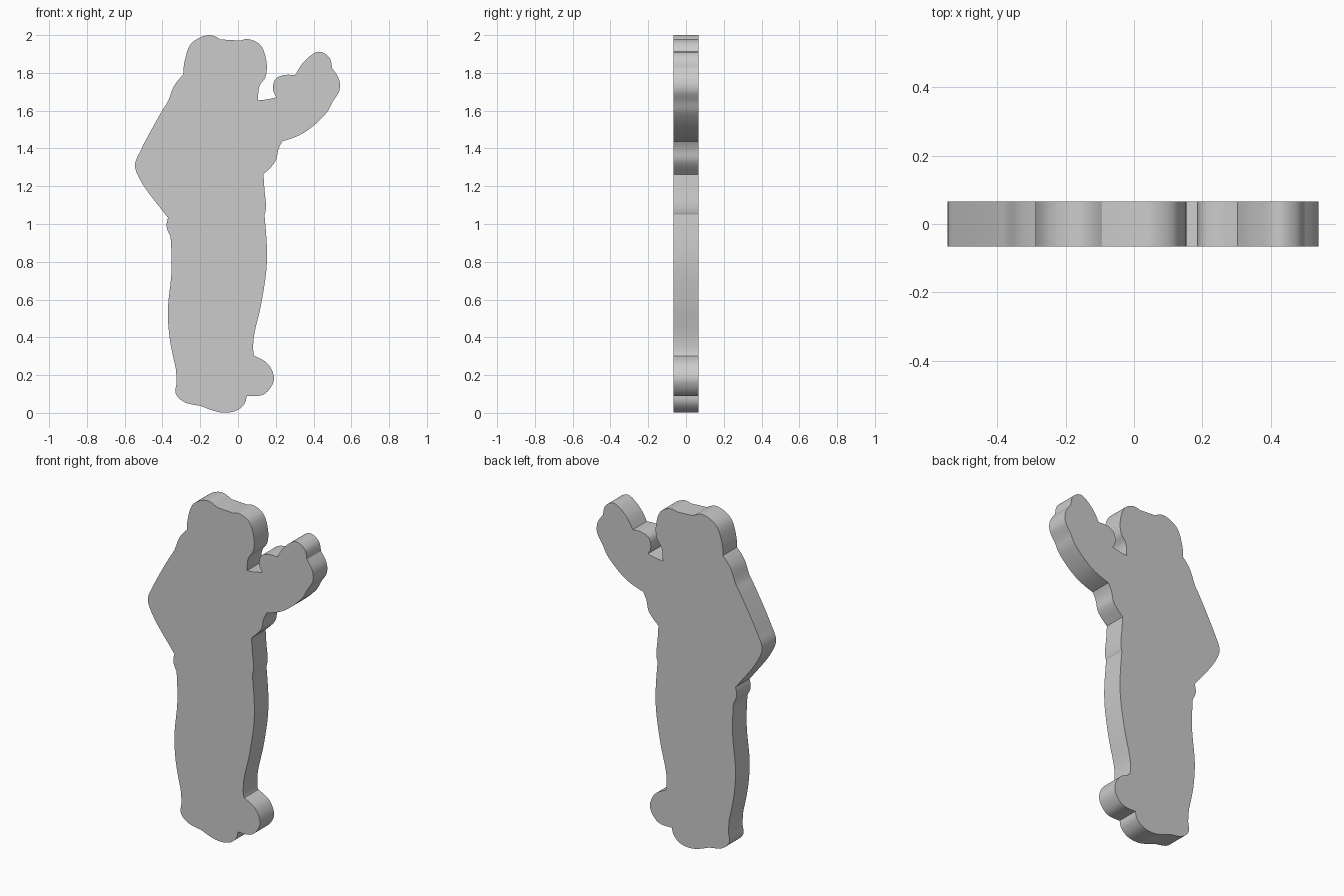
import bpy, bmesh
from mathutils import Vector

if "Cube" in bpy.data.objects:
    bpy.data.objects.remove(bpy.data.objects["Cube"])

HALF_DEPTH = 0.066
STEPS = 8

# Outline as runs of (x, z) points; each run starts at a crease and ends at the next run's start
upper = [
    [(-.288, 1.792), (-.283, 1.86), (-.246, 1.957), (-.156, 2.0)],              # head, left lobe
    [(-.093, 1.977)],                                                        # head, top
    [(.013, 1.971), (.056, 1.978), (.119, 1.947), (.151, 1.857), (.146, 1.78), (.114, 1.73)],
    [(.106, 1.655), (.156, 1.66)],                                           # neck notch
    [(.204, 1.671), (.185, 1.713), (.198, 1.767), (.241, 1.788)],            # thumb
    [(.303, 1.788), (.352, 1.862), (.426, 1.912), (.482, 1.883)],            # fingers
    [(.498, 1.825), (.535, 1.765), (.537, 1.708), (.50, 1.645), (.468, 1.588), (.352, 1.485)],
    [(.235, 1.438), (.214, 1.395), (.198, 1.332)],                           # forearm
]
lower = [
    [(.135, 1.263), (.140, 1.183), (.148, 1.09)],                            # right side
    [(.140, 1.05), (.153, .80), (.124, .583), (.082, .387)],
    [(.087, .302), (.162, .255), (.19, .175), (.14, .10)],                   # right foot
    [(.045, .09), (.035, .05), (-.008, .012), (-.087, .002)],                # front foot
    [(-.198, .037), (-.29, .06), (-.33, .105), (-.325, .164)],               # left foot
    [(-.33, .24), (-.362, .398), (-.371, .546), (-.352, .753)],              # left leg
    [(-.357, .934), (-.378, .985)],
    [(-.370, 1.035), (-.405, 1.077), (-.51, 1.22), (-.545, 1.31), (-.51, 1.40),
     (-.4, 1.602), (-.373, 1.645), (-.336, 1.735)],                          # elbow and shoulder
]


def smooth_run(points):
    """Centripetal spline through a run, leaving out its last point."""
    p = [Vector(q) for q in points]
    if len(p) == 2:
        return p[:1]
    first = p[0] + (p[0] - p[1]) * 1.5 - (p[1] - p[2]) * 0.5
    last = p[-1] + (p[-1] - p[-2]) * 1.5 - (p[-2] - p[-3]) * 0.5
    p = [first] + p + [last]
    out = []
    for a, b, c, d in zip(p, p[1:], p[2:], p[3:]):
        t0, t1, t2 = [max((v - u).length, 1e-4) ** 0.5
                      for u, v in ((a, b), (b, c), (c, d))]
        m1 = (c - b) + t1 * ((b - a) / t0 - (c - a) / (t0 + t1))
        m2 = (c - b) + t1 * ((d - c) / t2 - (d - b) / (t1 + t2))
        for i in range(STEPS):
            s = i / STEPS
            out.append(b * (2*s**3 - 3*s**2 + 1) + m1 * (s**3 - 2*s**2 + s)
                       + c * (3*s**2 - 2*s**3) + m2 * (s**3 - s**2))
    return out


runs = upper + lower
outline = []
for run, following in zip(runs, runs[1:] + runs[:1]):
    outline += smooth_run(run + following[:1])

# Flat cut-out plate extruded through its depth
bm = bmesh.new()
face = bm.faces.new([bm.verts.new((p.x, -HALF_DEPTH, max(p.y, 0))) for p in outline])
ext = bmesh.ops.extrude_face_region(bm, geom=[face], use_keep_orig=True)
moved = [g for g in ext["geom"] if isinstance(g, bmesh.types.BMVert)]
bmesh.ops.translate(bm, verts=moved, vec=(0, 2 * HALF_DEPTH, 0))
bmesh.ops.recalc_face_normals(bm, faces=bm.faces)
mesh = bpy.data.meshes.new("figure_cutout")
bm.to_mesh(mesh)
bm.free()
plate = bpy.data.objects.new("figure_cutout", mesh)
bpy.context.collection.objects.link(plate)

bpy.context.view_layer.objects.active = plate
plate.select_set(True)
bpy.ops.object.shade_smooth_by_angle(angle=0.52)
